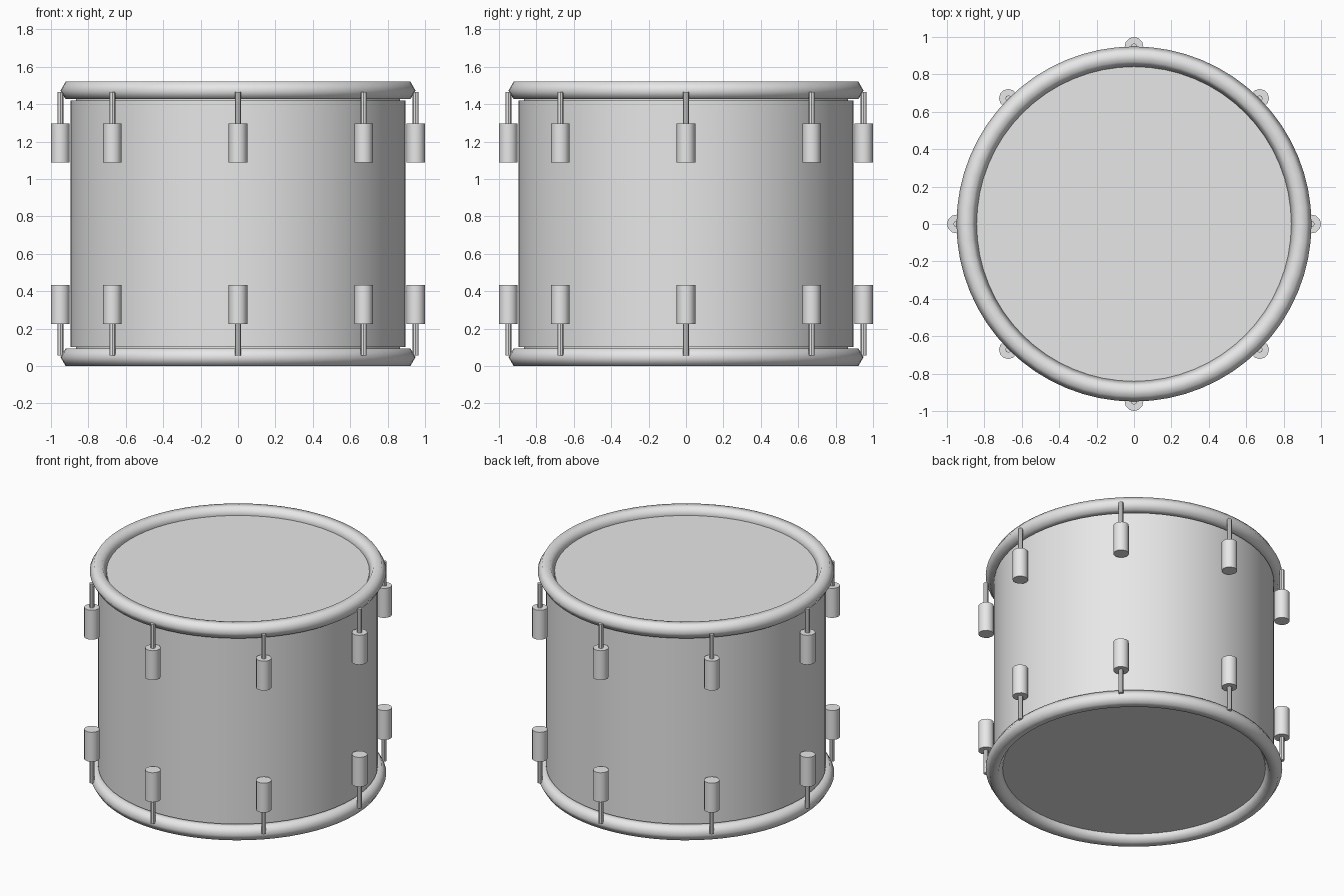
import bpy
from math import cos, sin, pi, radians

cube = bpy.data.objects.get("Cube")
if cube:
    bpy.data.objects.remove(cube, do_unlink=True)

HEIGHT = 1.52
SHELL_R = 0.896
LUG_RING = 0.95

grey = bpy.data.materials.new("light_grey")
grey.use_nodes = True
grey.diffuse_color = (0.8, 0.8, 0.8, 1)
grey.node_tree.nodes["Principled BSDF"].inputs["Base Color"].default_value = (0.8, 0.8, 0.8, 1)


def finish(name, angle=40):
    obj = bpy.context.object
    obj.name = name
    obj.data.materials.append(grey)
    bpy.ops.object.shade_smooth_by_angle(angle=radians(angle))
    return obj


def cylinder(name, radius, z0, z1, sides, x=0, y=0):
    bpy.ops.mesh.primitive_cylinder_add(
        vertices=sides, radius=radius, depth=z1 - z0, location=(x, y, (z0 + z1) / 2))
    return finish(name)


def mirrored(z0, z1, top):
    """Height range measured from the bottom, flipped for the top side."""
    return (HEIGHT - z1, HEIGHT - z0) if top else (z0, z1)


# Shell
cylinder("shell", SHELL_R, 0.102, HEIGHT - 0.102, 64)

for side in ("bottom", "top"):
    top = side == "top"

    # Drum head, slightly narrower than the shell
    cylinder(side + "_head", 0.866, *mirrored(0.048, 0.11, top), 64)

    # Rounded hoop
    z0, z1 = mirrored(0, 0.094, top)
    bpy.ops.mesh.primitive_torus_add(
        major_segments=64, minor_segments=6, major_radius=0.895,
        minor_radius=0.054, location=(0, 0, (z0 + z1) / 2))
    finish(side + "_hoop", 80)

    # Tension lugs and rods
    for i in range(8):
        a = i * pi / 4
        x, y = LUG_RING * cos(a), LUG_RING * sin(a)
        cylinder(f"{side}_lug_{i + 1}", 0.05, *mirrored(0.225, 0.433, top), 12, x, y)
        cylinder(f"{side}_rod_{i + 1}", 0.016, *mirrored(0.056, 0.24, top), 8, x, y)
